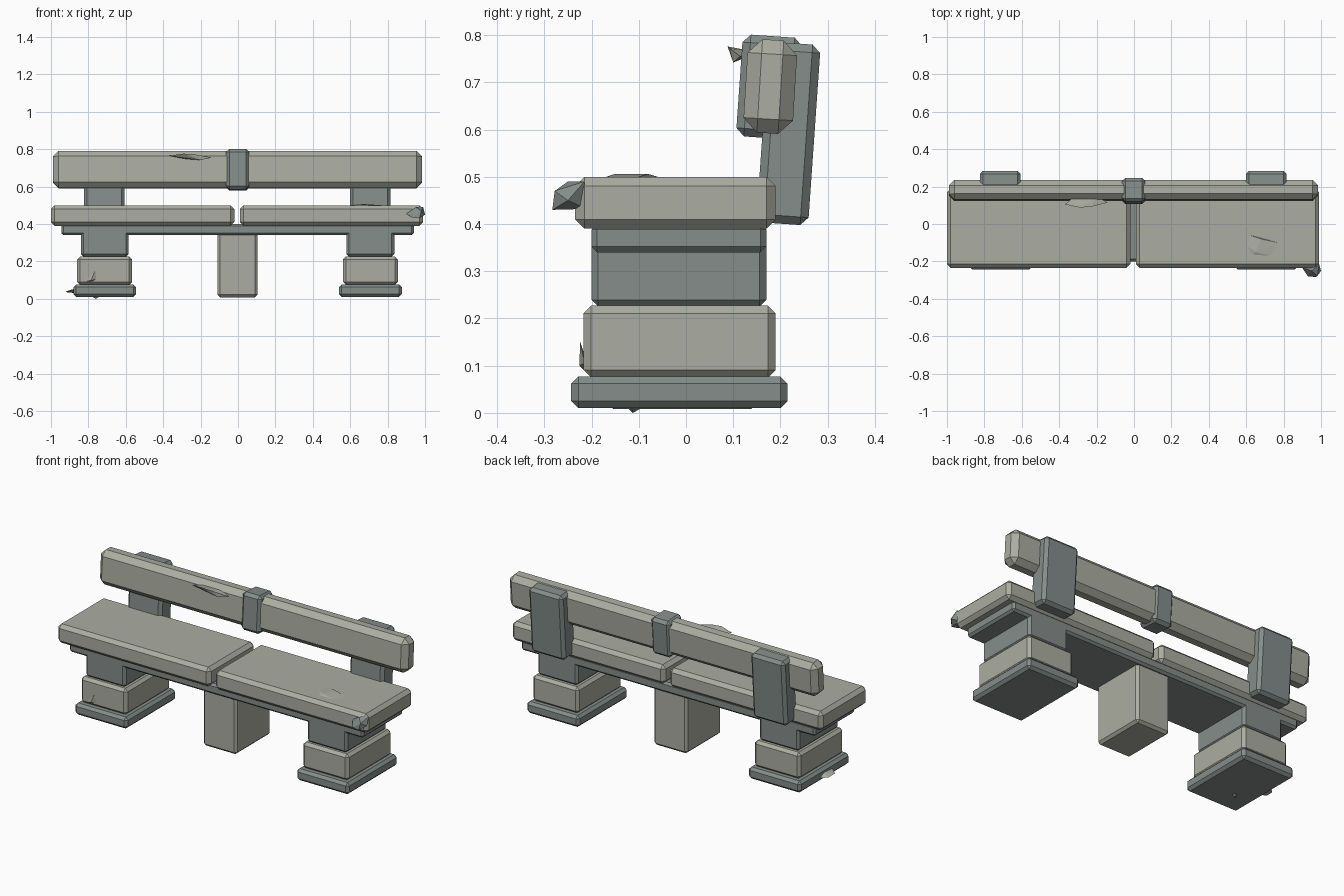
import bpy, bmesh, math
from mathutils import Vector


def material(name, rgb):
    m = bpy.data.materials.new(name)
    m.diffuse_color = (*rgb, 1)
    return m


LIGHT = material("warm_stone", (0.41, 0.42, 0.36))
DARK = material("blue_grey_stone", (0.235, 0.27, 0.26))


def finish(name, bm, mat):
    mesh = bpy.data.meshes.new(name)
    bmesh.ops.recalc_face_normals(bm, faces=bm.faces)
    bm.to_mesh(mesh)
    bm.free()
    mesh.materials.append(mat)
    ob = bpy.data.objects.new(name, mesh)
    bpy.context.collection.objects.link(ob)
    return ob


def block(name, x, y, z, bevel, mat, tilt=0):
    """Chamfered box from (min, max) ranges, leaning back by tilt degrees."""
    bm = bmesh.new()
    bmesh.ops.create_cube(bm, size=1)
    bmesh.ops.scale(bm, vec=(x[1] - x[0], y[1] - y[0], z[1] - z[0]), verts=bm.verts)
    bmesh.ops.bevel(bm, geom=bm.edges[:], offset=bevel, segments=1,
                    affect='EDGES', profile=0.5)
    ob = finish(name, bm, mat)
    ob.location = (sum(x) / 2, sum(y) / 2, sum(z) / 2)
    ob.rotation_euler.x = math.radians(-tilt)
    return ob


def chip(name, points, mat):
    """Faceted stone shard from the hull of a few points."""
    bm = bmesh.new()
    for p in points:
        bm.verts.new(Vector(p))
    bmesh.ops.convex_hull(bm, input=bm.verts)
    return finish(name, bm, mat)


# Seat slabs and the plate under them
block("seat_left", (-1.0, -0.02), (-0.235, 0.19), (0.39, 0.5), 0.02, LIGHT)
block("seat_right", (0.01, 0.99), (-0.235, 0.19), (0.39, 0.5), 0.02, LIGHT)
block("under_plate", (-0.945, 0.94), (-0.2, 0.17), (0.34, 0.4), 0.012, DARK)

# Stacked pedestals and back posts
for side, cx, px in (("left", -0.7125, -0.715), ("right", 0.7075, 0.7075)):
    block("column_" + side, (cx - 0.128, cx + 0.128), (-0.2, 0.17),
          (0.225, 0.375), 0.014, DARK)
    block("leg_block_" + side, (cx - 0.147, cx + 0.147), (-0.217, 0.19),
          (0.075, 0.227), 0.016, LIGHT)
    block("base_" + side, (cx - 0.168, cx + 0.168), (-0.243, 0.215),
          (0.01, 0.077), 0.015, DARK)
    block("back_post_" + side, (px - 0.109, px + 0.109), (0.162, 0.272),
          (0.4, 0.783), 0.017, DARK, 4)

# Middle support
block("middle_leg", (-0.11, 0.105), (-0.168, 0.152), (0.008, 0.36), 0.014, LIGHT)

# Backrest beam and the clamp around its middle
block("backrest", (-0.99, 0.985), (0.126, 0.231), (0.592, 0.79), 0.03, LIGHT, 3.5)
block("clamp", (-0.063, 0.06), (0.113, 0.24), (0.582, 0.798), 0.017, DARK, 4)

# Stone shards
chip("backrest_chip", [(-0.37, 0.105, 0.765), (-0.29, 0.088, 0.776), (-0.23, 0.092, 0.772),
                       (-0.14, 0.115, 0.755), (-0.2, 0.1, 0.742), (-0.28, 0.115, 0.748),
                       (-0.2, 0.145, 0.765), (-0.32, 0.145, 0.765)], LIGHT)
chip("seat_chip", [(0.58, -0.1, 0.497), (0.62, -0.06, 0.5), (0.68, -0.08, 0.506),
                   (0.77, -0.1, 0.5), (0.76, -0.17, 0.498), (0.83, -0.2, 0.49),
                   (0.65, -0.15, 0.506), (0.62, -0.19, 0.49)], LIGHT)
chip("corner_chip", [(0.9, -0.235, 0.455), (0.93, -0.28, 0.435), (0.97, -0.283, 0.43),
                     (1.0, -0.25, 0.45), (0.99, -0.215, 0.49), (0.98, -0.278, 0.47),
                     (0.95, -0.25, 0.49), (0.97, -0.21, 0.432)], DARK)
chip("leg_chip", [(-0.82, -0.215, 0.09), (-0.765, -0.224, 0.15), (-0.755, -0.215, 0.105),
                  (-0.785, -0.226, 0.1), (-0.78, -0.2, 0.08)], LIGHT)
chip("base_side_chip", [(-0.92, -0.05, 0.04), (-0.915, 0.0, 0.035), (-0.86, -0.1, 0.05),
                        (-0.86, 0.05, 0.03), (-0.87, 0.0, 0.055), (-0.86, -0.06, 0.03)], LIGHT)
chip("base_under_chip", [(-0.78, -0.125, 0.012), (-0.74, -0.115, 0.012),
                         (-0.76, -0.09, 0.012), (-0.76, -0.113, 0.0)], DARK)
